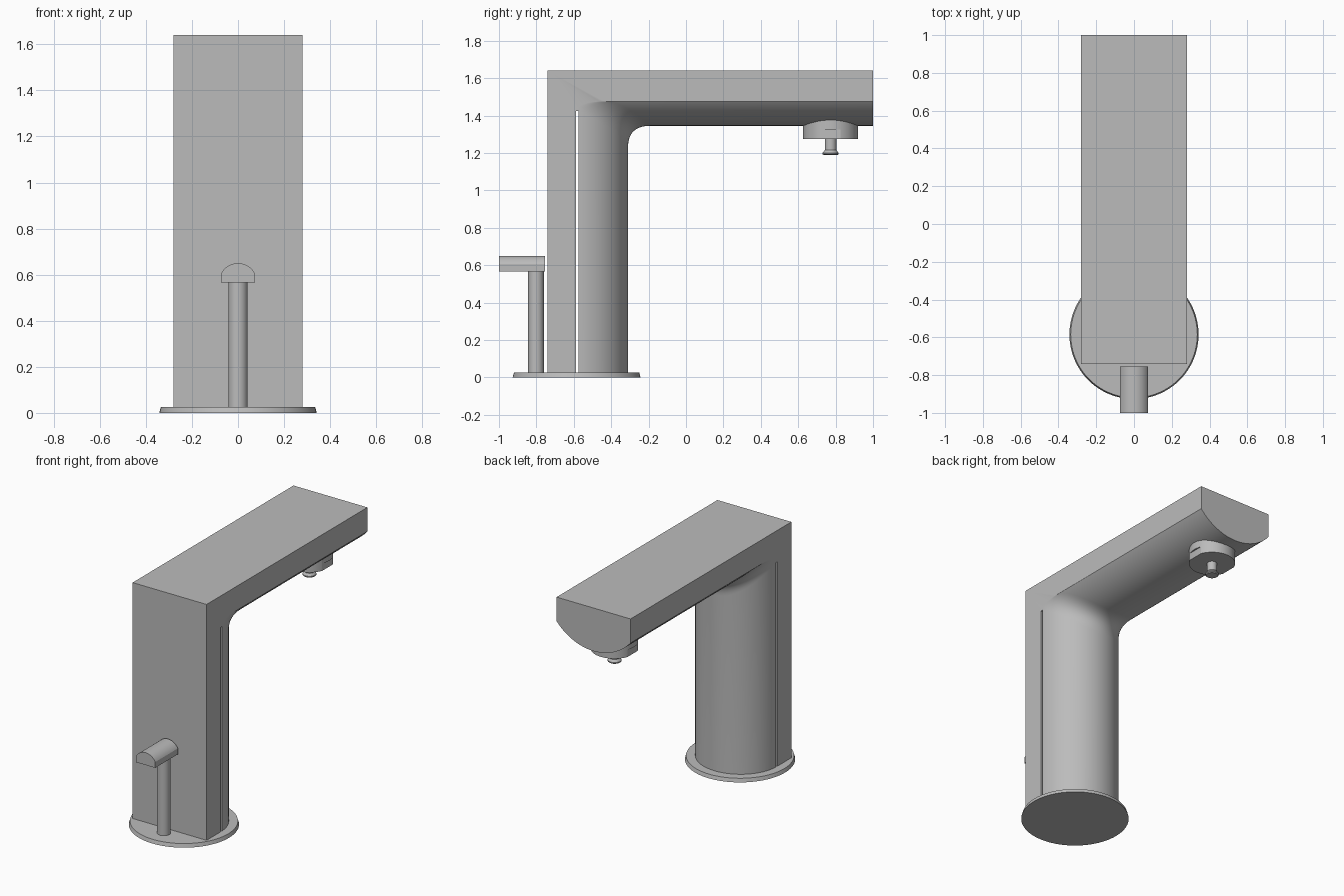
import bpy, bmesh, math
from mathutils import Vector

cube = bpy.data.objects.get("Cube")
if cube:
    bpy.data.objects.remove(cube, do_unlink=True)

metal = bpy.data.materials.new("brushed grey metal")
metal.use_nodes = True
GREY = (0.5, 0.5, 0.5, 1)
metal.diffuse_color = GREY
metal.node_tree.nodes["Principled BSDF"].inputs["Base Color"].default_value = GREY


def finish(name, bm):
    """Turn a bmesh into a smooth-by-angle object."""
    bmesh.ops.recalc_face_normals(bm, faces=bm.faces)
    mesh = bpy.data.meshes.new(name)
    bm.to_mesh(mesh)
    bm.free()
    mesh.materials.append(metal)
    obj = bpy.data.objects.new(name, mesh)
    bpy.context.collection.objects.link(obj)
    return obj


def smooth(obj):
    bpy.ops.object.select_all(action='DESELECT')
    obj.select_set(True)
    bpy.context.view_layer.objects.active = obj
    bpy.ops.object.shade_smooth_by_angle(angle=math.radians(28))


def loft(name, rings):
    """Skin matching closed rings and cap both ends."""
    bm = bmesh.new()
    loops = [[bm.verts.new(p) for p in ring] for ring in rings]
    n = len(loops[0])
    for a, b in zip(loops, loops[1:]):
        for i in range(n):
            j = (i + 1) % n
            bm.faces.new((a[i], a[j], b[j], b[i]))
    bm.faces.new(loops[0])
    bm.faces.new(loops[-1])
    return finish(name, bm)


def lathe(name, y, profile, sides=64):
    """Stack of circles given as (radius, height)."""
    angles = [2 * math.pi * i / sides for i in range(sides)]
    return loft(name, [[(r * math.cos(a), y + r * math.sin(a), z) for a in angles]
                       for r, z in profile])


def box(name, lo, hi):
    bm = bmesh.new()
    bmesh.ops.create_cube(bm, size=1)
    lo, hi = Vector(lo), Vector(hi)
    for v in bm.verts:
        v.co = (lo + hi) / 2 + v.co * (hi - lo)
    return finish(name, bm)


def cut(obj, cutter):
    mod = obj.modifiers.new("cut", 'BOOLEAN')
    mod.operation = 'DIFFERENCE'
    mod.solver = 'EXACT'
    mod.object = cutter
    bpy.context.view_layer.objects.active = obj
    bpy.ops.object.modifier_apply(modifier=mod.name)
    bpy.data.objects.remove(cutter, do_unlink=True)


# Body: side profiles lofted across the width, round column blending into spout
HALF, FRONT, TOP, AXIS, BASE = 0.28, -0.74, 1.64, -0.585, 0.025
ARC = 0.366


def body_ring(t):
    x, s = -HALF * math.cos(t), math.sin(t)
    corner = Vector((x, AXIS + 0.275 * s, 1.711 - math.sqrt(ARC ** 2 - x * x)))
    start = corner - Vector((0, 0, 0.055 + 0.06 * s))
    end = corner + Vector((0, 0.15 - 0.03 * s, 0))
    ring = [(x, FRONT, BASE), (x, corner.y, BASE)]
    for i in range(13):
        u = i / 12
        ring.append(start * (1 - u) ** 2 + corner * 2 * u * (1 - u) + end * u * u)
    return ring + [(x, 1, corner.z), (x, 1, TOP), (x, FRONT, TOP)]


body = loft("spout_body", [body_ring(math.pi * i / 48) for i in range(49)])
cut(body, box("slot_cutter", (-1, -0.588, -0.1), (1, -0.574, 1.425)))
smooth(body)

# Base plate
smooth(lathe("base_plate", AXIS, [(0.342, 0), (0.335, BASE)], 96))

# Aerator with shallow side notches
aerator = lathe("aerator", 0.773, [(0.147, 1.275), (0.147, 1.42)])
for side in (-1, 1):
    cut(aerator, box("notch_cutter", (side * 0.15 - 0.014, 0.717, 1.2),
                     (side * 0.15 + 0.014, 0.827, 1.325)))
smooth(aerator)

# Nozzle under the aerator
smooth(lathe("nozzle", 0.773, [(0.036, 1.188), (0.043, 1.193), (0.043, 1.2),
                               (0.031, 1.215), (0.031, 1.29)], 40))

# Handle stem and round-topped lever
smooth(lathe("handle_stem", -0.802, [(0.042, 0.02), (0.042, 0.58)], 40))
W, RISE = 0.073, 0.045
radius = (W * W + RISE * RISE) / (2 * RISE)
span = math.asin(W / radius)
arch = [(-W, 0.565), (W, 0.565)]
for i in range(25):
    a = span * (1 - i / 12)
    arch.append((radius * math.sin(a), 0.65 - radius + radius * math.cos(a)))
smooth(loft("handle_lever", [[(x, y, z) for x, z in arch] for y in (-1, -0.755)]))
